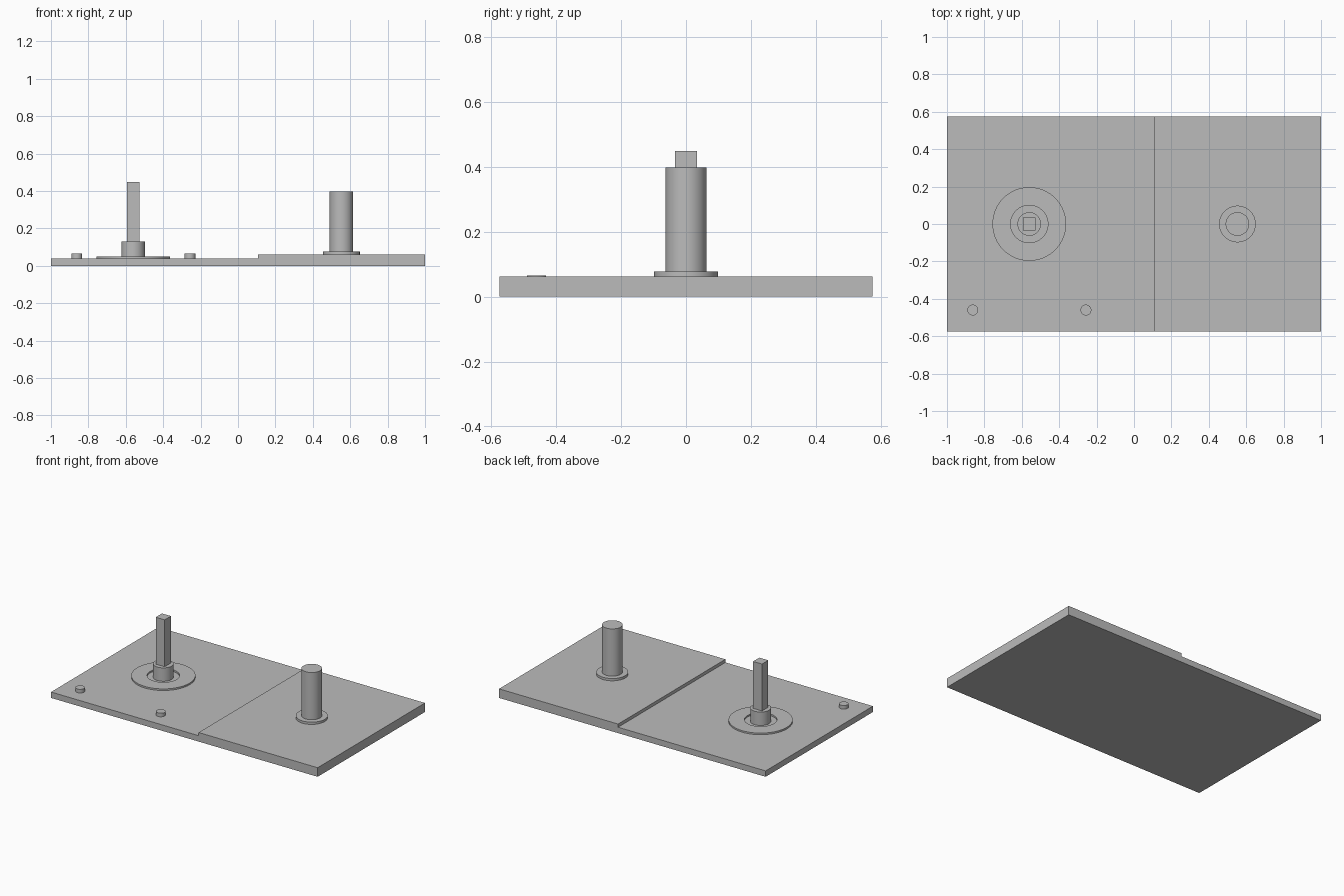
import bpy, bmesh, math

cube = bpy.data.objects.get("Cube")
if cube:
    bpy.data.objects.remove(cube, do_unlink=True)

# Single grey material
grey = bpy.data.materials.new("plain_grey")
grey.use_nodes = True
GREY = (0.5, 0.5, 0.5, 1)
grey.diffuse_color = GREY
grey.node_tree.nodes["Principled BSDF"].inputs["Base Color"].default_value = GREY

PLATE_LOW, PLATE_HIGH, STEP_X, HALF_DEPTH = 0.04, 0.0615, 0.107, 0.575
SPINDLE_X, POST_X = -0.56, 0.553


def finish(name, bm, smooth=False):
    bmesh.ops.recalc_face_normals(bm, faces=bm.faces)
    mesh = bpy.data.meshes.new(name)
    bm.to_mesh(mesh)
    bm.free()
    mesh.materials.append(grey)
    obj = bpy.data.objects.new(name, mesh)
    bpy.context.collection.objects.link(obj)
    if smooth:
        bpy.ops.object.select_all(action='DESELECT')
        obj.select_set(True)
        bpy.context.view_layer.objects.active = obj
        bpy.ops.object.shade_smooth_by_angle(angle=math.radians(30))
    return obj


def lathe(name, x, y, profile, closed=False):
    """Spin an (r, z) profile around a vertical axis at x, y."""
    bm = bmesh.new()
    verts = [bm.verts.new((x + r, y, z)) for r, z in profile]
    edges = [bm.edges.new(pair) for pair in zip(verts, verts[1:])]
    if closed:
        edges.append(bm.edges.new((verts[-1], verts[0])))
    bmesh.ops.spin(bm, geom=verts + edges, cent=(x, y, 0), axis=(0, 0, 1),
                   angle=math.tau, steps=64)
    bmesh.ops.remove_doubles(bm, verts=bm.verts, dist=1e-5)
    return finish(name, bm, smooth=True)


def cylinder(name, x, y, r, z0, z1):
    return lathe(name, x, y, [(0, z0), (r, z0), (r, z1), (0, z1)])


# Stepped base plate: side profile extruded front to back
bm = bmesh.new()
outline = [(-1, 0), (1, 0), (1, PLATE_HIGH), (STEP_X, PLATE_HIGH),
           (STEP_X, PLATE_LOW), (-1, PLATE_LOW)]
face = bm.faces.new([bm.verts.new((x, -HALF_DEPTH, z)) for x, z in outline])
ext = bmesh.ops.extrude_face_region(bm, geom=[face])
moved = [v for v in ext["geom"] if isinstance(v, bmesh.types.BMVert)]
bmesh.ops.translate(bm, verts=moved, vec=(0, 2 * HALF_DEPTH, 0))
finish("base_plate", bm)

# Flat ring around the spindle
lathe("spindle_ring", SPINDLE_X, 0,
      [(0.1, PLATE_LOW), (0.197, PLATE_LOW), (0.197, 0.051), (0.1, 0.051)], closed=True)

# Round hub and square spindle
cylinder("spindle_hub", SPINDLE_X, 0, 0.063, PLATE_LOW, 0.131)
bm = bmesh.new()
bmesh.ops.create_cube(bm, size=1)
bmesh.ops.scale(bm, vec=(0.067, 0.067, 0.318), verts=bm.verts)
bmesh.ops.translate(bm, vec=(SPINDLE_X, 0, 0.29), verts=bm.verts)
finish("square_spindle", bm)

# Round post standing on a flange
lathe("round_post", POST_X, 0,
      [(0, PLATE_HIGH), (0.098, PLATE_HIGH), (0.098, 0.077),
       (0.063, 0.077), (0.063, 0.397), (0, 0.397)])

# Two small pegs near the front edge
for side, x in (("right", -0.862), ("left", -0.257)):
    cylinder("small_peg_" + side, x, -0.46, 0.029, PLATE_LOW, 0.0645)
